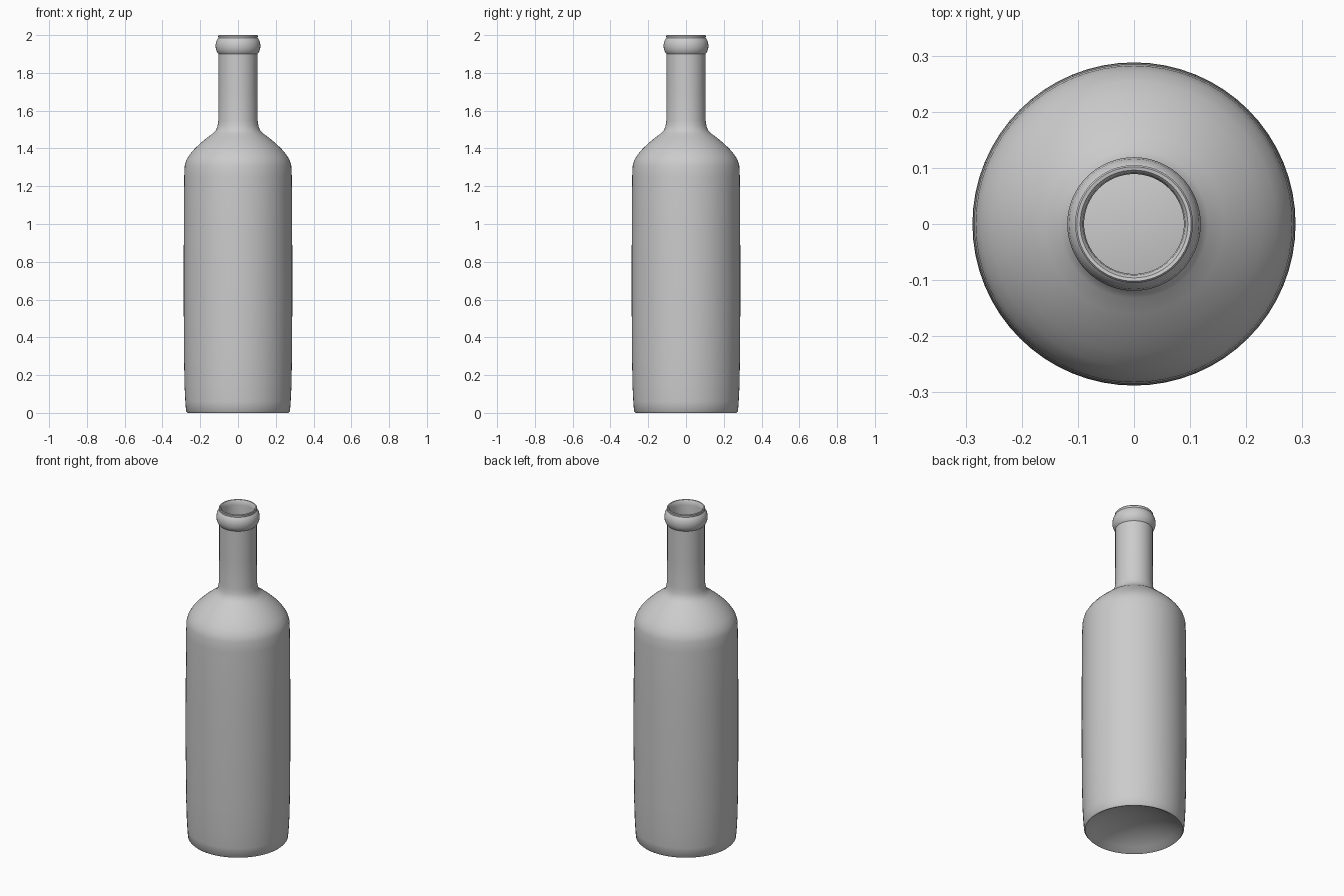
import bpy, bmesh
from math import cos, sin, tau

if "Cube" in bpy.data.objects:
    bpy.data.objects.remove(bpy.data.objects["Cube"])

SIDES = 64

# Outer wall: from the base rim up to the lip
outer = [(0.268, 0.0), (0.275, 0.008), (0.279, 0.06), (0.283, 0.14), (0.286, 0.30),
         (0.288, 0.65), (0.287, 0.95), (0.285, 1.25), (0.282, 1.31), (0.273, 1.34),
         (0.254, 1.37), (0.228, 1.40), (0.196, 1.43), (0.160, 1.46), (0.132, 1.48),
         (0.116, 1.497), (0.108, 1.52), (0.104, 1.55), (0.103, 1.70), (0.103, 1.90)]
# Finish: rounded collar below the mouth, then the lip
finish = [(0.110, 1.908), (0.117, 1.925), (0.119, 1.945), (0.116, 1.965), (0.107, 1.982),
          (0.104, 1.985), (0.105, 1.996), (0.102, 2.0), (0.096, 1.999), (0.091, 1.993)]
# Inner wall: back down the neck, body and raised floor
inner = [(0.089, 1.97), (0.089, 1.53), (0.101, 1.492), (0.145, 1.452), (0.213, 1.388),
         (0.256, 1.335), (0.270, 1.25), (0.273, 0.65), (0.268, 0.14), (0.258, 0.05),
         (0.230, 0.045), (0.170, 0.065), (0.090, 0.087), (0.0, 0.095)]
# Punt: hollow under the base, from the centre out to the rim
punt = [(0.0, 0.08), (0.09, 0.072), (0.17, 0.05), (0.23, 0.022), (0.258, 0.004)]


def lathe(name, profile, closed):
    """Revolve an (r, z) profile about z; r = 0 becomes a single pole."""
    bm = bmesh.new()
    rings = []
    for r, z in profile:
        if r == 0:
            rings.append([bm.verts.new((0, 0, z))] * SIDES)
        else:
            rings.append([bm.verts.new((r * cos(tau * i / SIDES), r * sin(tau * i / SIDES), z))
                          for i in range(SIDES)])
    pairs = list(zip(rings, rings[1:]))
    if closed:
        pairs.append((rings[-1], rings[0]))
    for a, b in pairs:
        if len(set(a)) == 1 and len(set(b)) == 1:
            continue
        for i in range(SIDES):
            j = (i + 1) % SIDES
            bm.faces.new(list(dict.fromkeys((a[i], a[j], b[j], b[i]))))
    bmesh.ops.recalc_face_normals(bm, faces=bm.faces)
    mesh = bpy.data.meshes.new(name)
    bm.to_mesh(mesh)
    bm.free()
    obj = bpy.data.objects.new(name, mesh)
    bpy.context.collection.objects.link(obj)
    return obj


# Whole bottle as one continuous glass wall
bottle = lathe("bottle", outer + finish + inner + punt, True)
bpy.context.view_layer.objects.active = bottle
bottle.select_set(True)
bpy.ops.object.shade_smooth_by_angle(angle=0.7)
